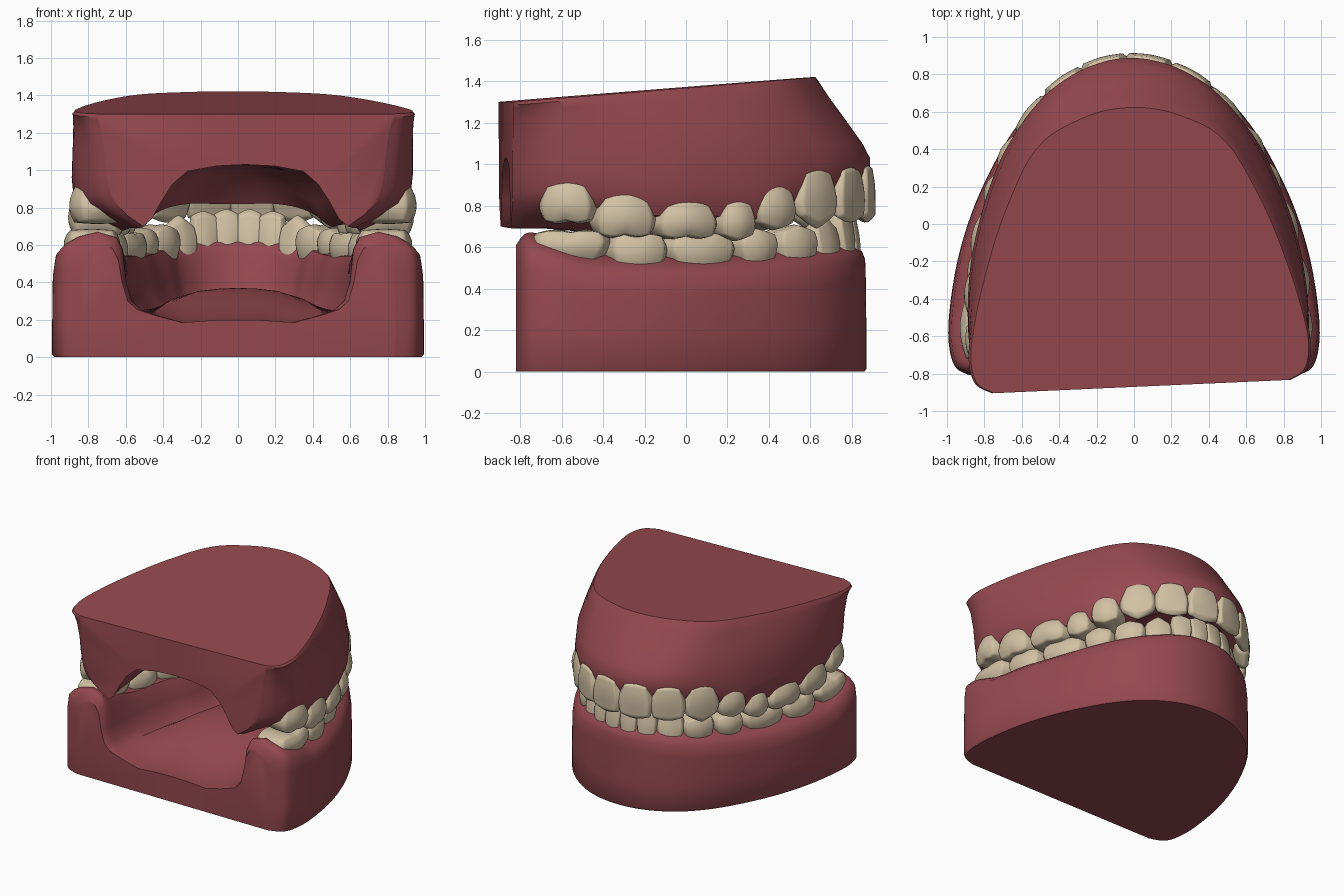
import bpy, bmesh, math
from mathutils import Vector, Matrix

if "Cube" in bpy.data.objects:
    bpy.data.objects.remove(bpy.data.objects["Cube"])


def material(name, col):
    m = bpy.data.materials.new(name)
    m.diffuse_color = (*col, 1)
    m.use_nodes = True
    m.node_tree.nodes["Principled BSDF"].inputs["Base Color"].default_value = m.diffuse_color
    return m


GUM = material("gum red", (0.30, 0.066, 0.078))
TOOTH = material("tooth ivory", (0.64, 0.53, 0.37))


def finish(name, bm, mat, turn, angle):
    bmesh.ops.recalc_face_normals(bm, faces=bm.faces[:])
    bm.transform(Matrix.Rotation(turn, 4, 'Z'))
    me = bpy.data.meshes.new(name)
    bm.to_mesh(me)
    bm.free()
    ob = bpy.data.objects.new(name, me)
    bpy.context.collection.objects.link(ob)
    me.materials.append(mat)
    bpy.ops.object.select_all(action='DESELECT')
    ob.select_set(True)
    bpy.context.view_layer.objects.active = ob
    bpy.ops.object.shade_smooth_by_angle(angle=math.radians(angle))


def spline(rows, n=9):
    """Mirror the half arch, then interpolate all columns smoothly."""
    full = rows + [(-r[0], r[1], -r[2]) + tuple(r[3:]) for r in rows[-2::-1]]
    out = []
    for i in range(len(full) - 1):
        p0, p1, p2, p3 = (full[max(0, min(len(full) - 1, i + k))] for k in (-1, 0, 1, 2))
        for s in range(n):
            t = s / n
            out.append([0.5 * (2 * b + (c - a) * t + (2 * a - 5 * b + 4 * c - d) * t * t
                        + (3 * b - a - 3 * c + d) * t ** 3)
                        for a, b, c, d in zip(p0, p1, p2, p3)])
    out.append(list(full[-1]))
    return out


def smooth(t):
    t = max(0, min(1, t))
    return t * t * (3 - 2 * t)


# Stations from back to front: wall x,y, tooth line x,y, ridge depth, gum height, spine y
LOWER = [
    (.84, -.82, .80, -.82, .16, .58, -.82), (.95, -.77, .88, -.76, .26, .64, -.76),
    (.99, -.64, .91, -.63, .30, .61, -.6), (.985, -.45, .90, -.43, .31, .55, -.4),
    (.94, -.18, .85, -.15, .31, .54, -.15), (.86, .08, .76, .10, .29, .54, 0),
    (.75, .32, .67, .32, .26, .55, .1), (.63, .52, .56, .49, .22, .57, .2),
    (.49, .68, .45, .64, .18, .58, .25), (.33, .79, .30, .75, .15, .60, .28),
    (.17, .85, .15, .82, .15, .61, .3), (0, .87, 0, .84, .15, .61, .3)]
UPPER = [
    (.80, -.87, .74, -.87, .24, .83, -.87), (.89, -.81, .82, -.80, .30, .82, -.80),
    (.915, -.66, .90, -.65, .36, .82, -.66), (.87, -.42, .91, -.42, .34, .79, -.4),
    (.80, -.18, .88, -.15, .33, .75, -.15), (.73, .02, .81, .11, .31, .75, 0),
    (.65, .20, .71, .36, .27, .74, .1), (.56, .37, .59, .55, .23, .80, .2),
    (.45, .49, .45, .71, .19, .84, .25), (.30, .57, .29, .82, .17, .86, .28),
    (.15, .62, .13, .88, .17, .86, .3), (0, .635, 0, .895, .17, .86, .3)]


def lower_section(r):
    O, B, S = Vector(r[0:2]), Vector(r[2:4]), Vector((0, r[6]))
    d, m = r[4], r[5]
    n = (S - B).normalized()
    sz = .2 + .17 * smooth((r[6] + .78) / .8)
    sulcus = B + n * (d + .10)
    pts = [(S, 0), (O + n * .01, 0), (O, .015), (O, .2), (O + n * .003, m - .16),
           (O.lerp(B, .2), m - .07), (O.lerp(B, .7), m - .03), (B + n * .04, m + .005),
           (B + n * d * .5, m + .03), (B + n * (d - .03), m), (B + n * d, m - .06),
           (B + n * (d + .02), .40), (B + n * (d + .05), .30), (sulcus, .255),
           (sulcus.lerp(S, .2), .1 + sz * .6), (sulcus.lerp(S, .45), sz - .015),
           (sulcus.lerp(S, .75), sz - .003), (S, sz)]
    return [(p.x, p.y, z) for p, z in pts]


def upper_section(r):
    T, B, S = Vector(r[0:2]), Vector(r[2:4]), Vector((0, r[6]))
    d, m = r[4], r[5]
    n = (S - B).normalized()
    low = m - .04 - .09 * smooth(-r[3] / .6)   # the ridge hangs lower at the back

    def top(p):
        return 1.30 + .08 * (p.y + .88)
    pz = 1.03
    inner = B + n * d
    pts = [(S, top(S)), (T + n * .012, top(T)), (T, top(T) - .015), (T.lerp(B, .2), 1.34 - .05 * (B - T).length),
           (T.lerp(B, .5), 1.22), (T.lerp(B, .83), 1.10), (T.lerp(B, .97), m + .17),
           (B + n * .008, m + .1), (B + n * .02, m + .05), (B + n * .04, m),
           (B + n * d * .45, m * .45 + low * .55), (B + n * d * .8, low),
           (inner, low + .04), (inner + n * .05, low + (pz - low) * .4),
           (inner + n * .11, low + (pz - low) * .68), (inner + n * .19, low + (pz - low) * .89),
           ((inner + n * .19).lerp(S, .5), pz - .008), (S, pz)]
    # above the front teeth the wall must not rise past the flat top
    pts[3] = (pts[3][0], min(pts[3][1], 1.27 + .04 * (T.y + .88)))
    return [(p.x, p.y, z) for p, z in pts]


def gum(name, rows, section, turn):
    bm = bmesh.new()
    rings = [[bm.verts.new(c) for c in section(r)] for r in spline(rows)]
    for a, b in zip(rings, rings[1:]):
        for i in range(len(a) - 1):
            bm.faces.new((a[i], a[i + 1], b[i + 1], b[i]))
    # flat back of the cast
    bm.faces.new(rings[0])
    bm.faces.new(rings[-1])
    bmesh.ops.remove_doubles(bm, verts=bm.verts[:], dist=1e-4)
    finish(name, bm, GUM, turn, 42)


# Teeth from the middle to the back: width, depth, gum end z, biting end z, kind
UPPER_TEETH = [(.25, .17, .98, .72, 'i'), (.24, .16, .97, .72, 'i'), (.26, .21, .97, .69, 'c'),
               (.23, .25, .89, .66, 'p'), (.20, .26, .81, .61, 'p'), (.32, .30, .81, .61, 'm'),
               (.31, .31, .85, .61, 'm'), (.28, .30, .91, .68, 'm')]
LOWER_TEETH = [(.14, .16, .54, .79, 'i'), (.15, .16, .54, .78, 'i'), (.20, .19, .49, .76, 'c'),
               (.24, .23, .51, .73, 'p'), (.23, .25, .52, .71, 'p'), (.36, .29, .49, .70, 'm'),
               (.30, .30, .48, .70, 'm'), (.38, .30, .54, .71, 'm')]


def grid_cube():
    """Points and faces of a finely divided cube, the blank for every tooth."""
    bm = bmesh.new()
    turns = [Matrix.Rotation(math.pi / 2 * k, 4, 'X') for k in range(4)]
    turns += [Matrix.Rotation(math.pi / 2 * k, 4, 'Y') for k in (1, -1)]
    for t in turns:
        bmesh.ops.create_grid(bm, x_segments=12, y_segments=12, size=1,
                              matrix=t @ Matrix.Translation((0, 0, 1)))
    bmesh.ops.remove_doubles(bm, verts=bm.verts[:], dist=1e-3)
    bm.verts.index_update()
    data = [v.co.copy() for v in bm.verts], [[v.index for v in f.verts] for f in bm.faces]
    bm.free()
    return data


BLANK_POINTS, BLANK_FACES = grid_cube()


def tooth(bm, pos, tan, out, w, d, z0, z1, kind, upper):
    root = z0 + (.03 if upper else -.03)
    verts = []
    for co in BLANK_POINTS:
        a, b, c = co.lerp(co.normalized(), .72 if kind != 'i' else .6)
        s = (c + 1) / 2
        tip = max(0, c)
        if kind == 'm':      # four cusps round a hollow
            c -= tip * (.16 * (1 - abs(math.sin(math.pi * a))) + .2 * (1 - b * b))
        elif kind == 'p':    # two cusps
            c -= tip * (.2 * abs(a) + .2 * (1 - abs(b)))
        elif kind == 'c':    # one pointed cusp
            c -= tip * .3 * abs(a)
        if kind in 'ic':     # wedge towards the biting edge
            k = 1 - (.6 if upper else .5) * s
            b = 1 - (1 - b) * k if upper else b * k
        a *= .76 + .27 * math.sin(min(1, s * 1.3) * math.pi / 2)
        p = pos + tan * (a * w / 2) + out * (b * d / 2)
        verts.append(bm.verts.new((p.x, p.y, root + (z1 - root) * (c + 1) / 2)))
    for f in BLANK_FACES:
        bm.faces.new([verts[i] for i in f])


def teeth(name, rows, table, upper, turn):
    bm = bmesh.new()
    dense = spline(rows)
    line = [Vector(r[2:4]) for r in dense[:len(dense) // 2 + 1]][::-1]

    def at(dist):
        for p, q in zip(line, line[1:]):
            step = (q - p).length
            if dist <= step:
                return p.lerp(q, dist / step)
            dist -= step
        return line[-1]
    run = 0
    for w, d, z0, z1, kind in table:
        p, q = at(run), at(run + w)
        tan = (q - p).normalized()
        out = Vector((-tan.y, tan.x))
        pos = at(run + w / 2) + out * (.02 - d / 2)
        run += w
        for s in (1, -1):
            tooth(bm, Vector((pos.x * s, pos.y)), Vector((tan.x * s, tan.y)),
                  Vector((out.x * s, out.y)), w * 1.05, d, z0, z1, kind, upper)
    finish(name, bm, TOOTH, turn, 60)


# The upper jaw sits slightly turned on the lower one
TURN = 0.045
gum("lower_gum", LOWER, lower_section, 0)
gum("upper_gum", UPPER, upper_section, TURN)
teeth("lower_teeth", LOWER, LOWER_TEETH, False, 0)
teeth("upper_teeth", UPPER, UPPER_TEETH, True, TURN)
